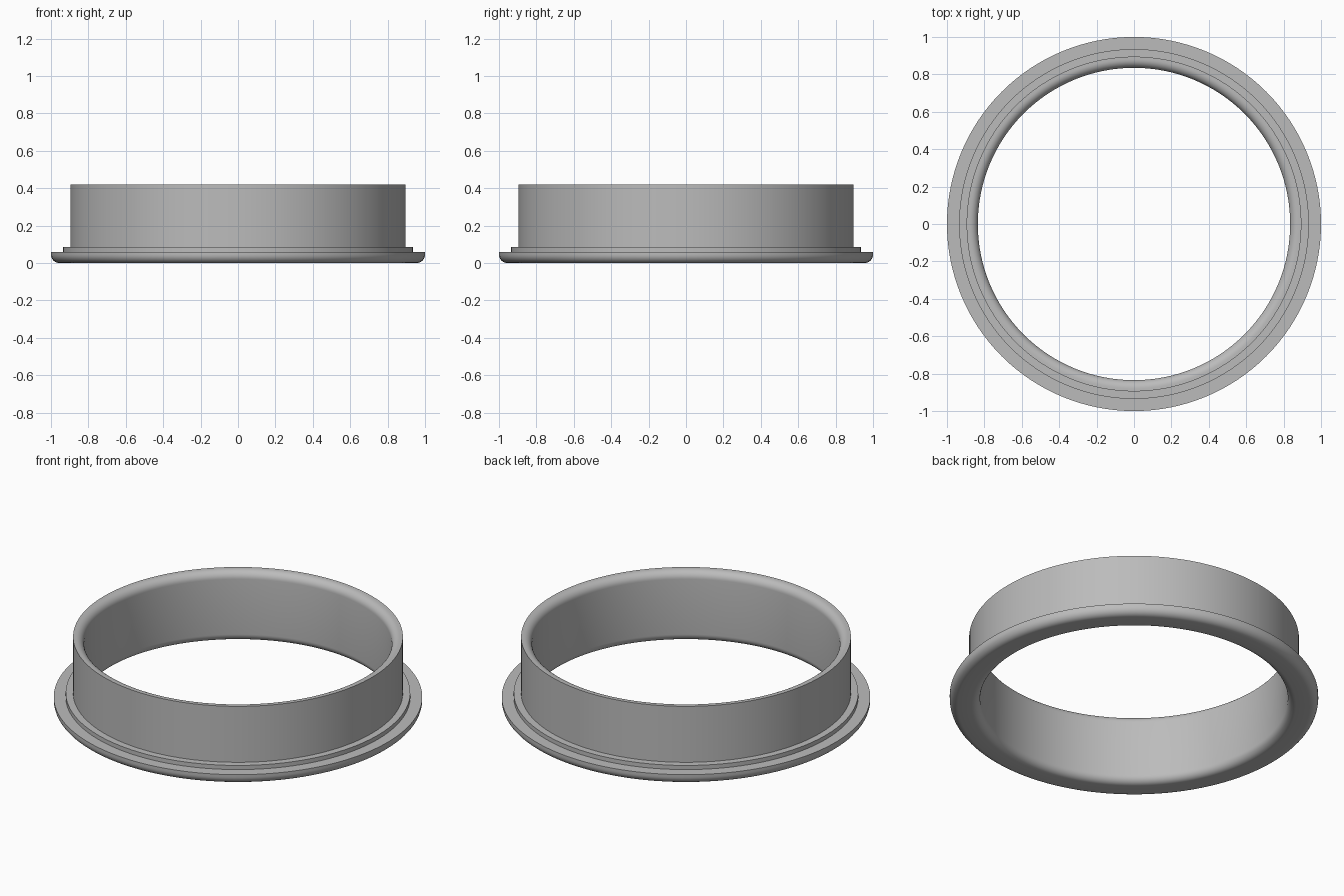
import bpy
import bmesh
from math import sin, cos, pi, radians

cube = bpy.data.objects.get("Cube")
if cube:
    bpy.data.objects.remove(cube, do_unlink=True)

SEGMENTS = 128
INNER, WALL, STEP, FLANGE = 0.835, 0.895, 0.935, 1.0
FLANGE_TOP, STEP_TOP, TOP = 0.06, 0.085, 0.42
FILLET = 0.045


def arc(r, z, start, end, steps=8):
    """Quarter round in the cross-section, centred on (r, z)."""
    angles = [radians(start + (end - start) * i / steps) for i in range(steps + 1)]
    return [(r + FILLET * cos(a), z + FILLET * sin(a)) for a in angles]


# Cross-section, counter-clockwise from the bottom inner round
profile = (
    arc(INNER + FILLET, FILLET, 180, 270)
    + arc(FLANGE - FILLET, FILLET, 270, 360)
    + [(FLANGE, FLANGE_TOP), (STEP, FLANGE_TOP), (STEP, STEP_TOP),
       (WALL, STEP_TOP), (WALL, TOP)]
    + arc(INNER + FILLET, TOP - FILLET, 90, 180)
)

# Revolve the cross-section into a closed ring
bm = bmesh.new()
rings = []
for i in range(SEGMENTS):
    a = 2 * pi * i / SEGMENTS
    rings.append([bm.verts.new((r * cos(a), r * sin(a), z)) for r, z in profile])
count = len(profile)
for i, ring in enumerate(rings):
    after = rings[(i + 1) % SEGMENTS]
    for j in range(count):
        k = (j + 1) % count
        bm.faces.new((ring[j], after[j], after[k], ring[k]))
bmesh.ops.recalc_face_normals(bm, faces=bm.faces)

mesh = bpy.data.meshes.new("flanged_ring")
bm.to_mesh(mesh)
bm.free()
flanged_ring = bpy.data.objects.new("flanged_ring", mesh)
bpy.context.collection.objects.link(flanged_ring)

# Plain grey finish
grey = bpy.data.materials.new("grey")
grey.use_nodes = True
colour = (0.5, 0.5, 0.5, 1)
grey.diffuse_color = colour
grey.node_tree.nodes["Principled BSDF"].inputs["Base Color"].default_value = colour
mesh.materials.append(grey)

# Smooth rounds, crisp steps
bpy.ops.object.select_all(action="DESELECT")
flanged_ring.select_set(True)
bpy.context.view_layer.objects.active = flanged_ring
bpy.ops.object.shade_smooth_by_angle(angle=radians(30))
